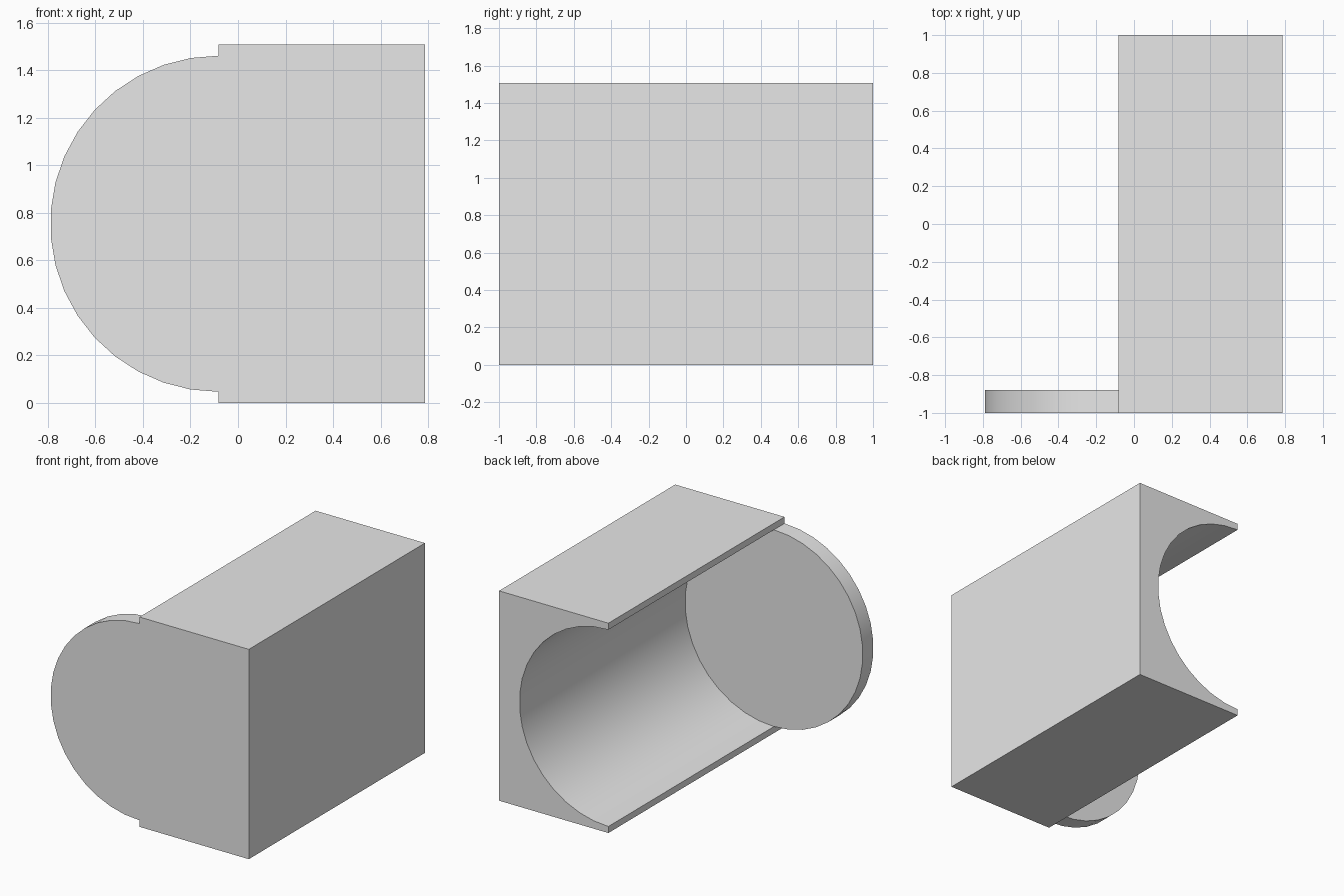
import bpy
import bmesh
import math

cube = bpy.data.objects.get("Cube")
if cube:
    bpy.data.objects.remove(cube, do_unlink=True)

# Main dimensions
OPEN_X, WALL_X = -0.083, 0.786      # open side and solid side of the block
FRONT, PLATE, BACK = -1.0, -0.88, 1.0
HEIGHT, RADIUS = 1.508, 0.707
HALF = 19                           # segments in half a circle

grey = bpy.data.materials.new("plain grey")
grey.use_nodes = True
colour = (0.8, 0.8, 0.8, 1)
grey.diffuse_color = colour
grey.node_tree.nodes["Principled BSDF"].inputs["Base Color"].default_value = colour

bm = bmesh.new()


def arc(y, start, end):
    """Circle points from the top, turning past the open side to the wall."""
    points = {}
    for i in range(start, end + 1):
        a = math.pi / 2 + math.pi * i / HALF
        points[i] = bm.verts.new((OPEN_X + RADIUS * math.cos(a), y,
                                  HEIGHT / 2 + RADIUS * math.sin(a)))
    return points


def corners(y):
    """Block corners: open bottom, wall bottom, wall top, open top."""
    return [bm.verts.new((x, y, z)) for x, z in
            ((OPEN_X, 0), (WALL_X, 0), (WALL_X, HEIGHT), (OPEN_X, HEIGHT))]


front_arc = arc(FRONT, 0, HALF)
disc = arc(PLATE, 0, 2 * HALF - 1)
disc[2 * HALF] = disc[0]
back_arc = arc(BACK, HALF, 2 * HALF)
front_box, back_box = corners(FRONT), corners(BACK)

# Front and back end faces, and the inner face of the round plate
bm.faces.new(list(front_arc.values()) + front_box)
bm.faces.new(list(back_arc.values()) + back_box[::-1])
bm.faces.new([disc[i] for i in range(2 * HALF)])

# Plate rim on the open side, half-round channel on the wall side
for ring, start in ((front_arc, 0), (back_arc, HALF)):
    for i in range(start, start + HALF):
        bm.faces.new((ring[i], ring[i + 1], disc[i + 1], disc[i]))

# Bottom, wall and top of the block
for i in range(3):
    bm.faces.new((front_box[i], front_box[i + 1], back_box[i + 1], back_box[i]))

# Narrow lips along the channel opening
bm.faces.new((front_box[0], front_arc[HALF], disc[HALF], back_arc[HALF], back_box[0]))
bm.faces.new((front_box[3], front_arc[0], disc[0], back_arc[2 * HALF], back_box[3]))

bmesh.ops.recalc_face_normals(bm, faces=bm.faces[:])
mesh = bpy.data.meshes.new("channel_block")
bm.to_mesh(mesh)
bm.free()
mesh.materials.append(grey)

block = bpy.data.objects.new("channel_block_with_end_plate", mesh)
bpy.context.collection.objects.link(block)
bpy.ops.object.select_all(action='DESELECT')
block.select_set(True)
bpy.context.view_layer.objects.active = block
bpy.ops.object.shade_smooth_by_angle(angle=math.radians(30))
